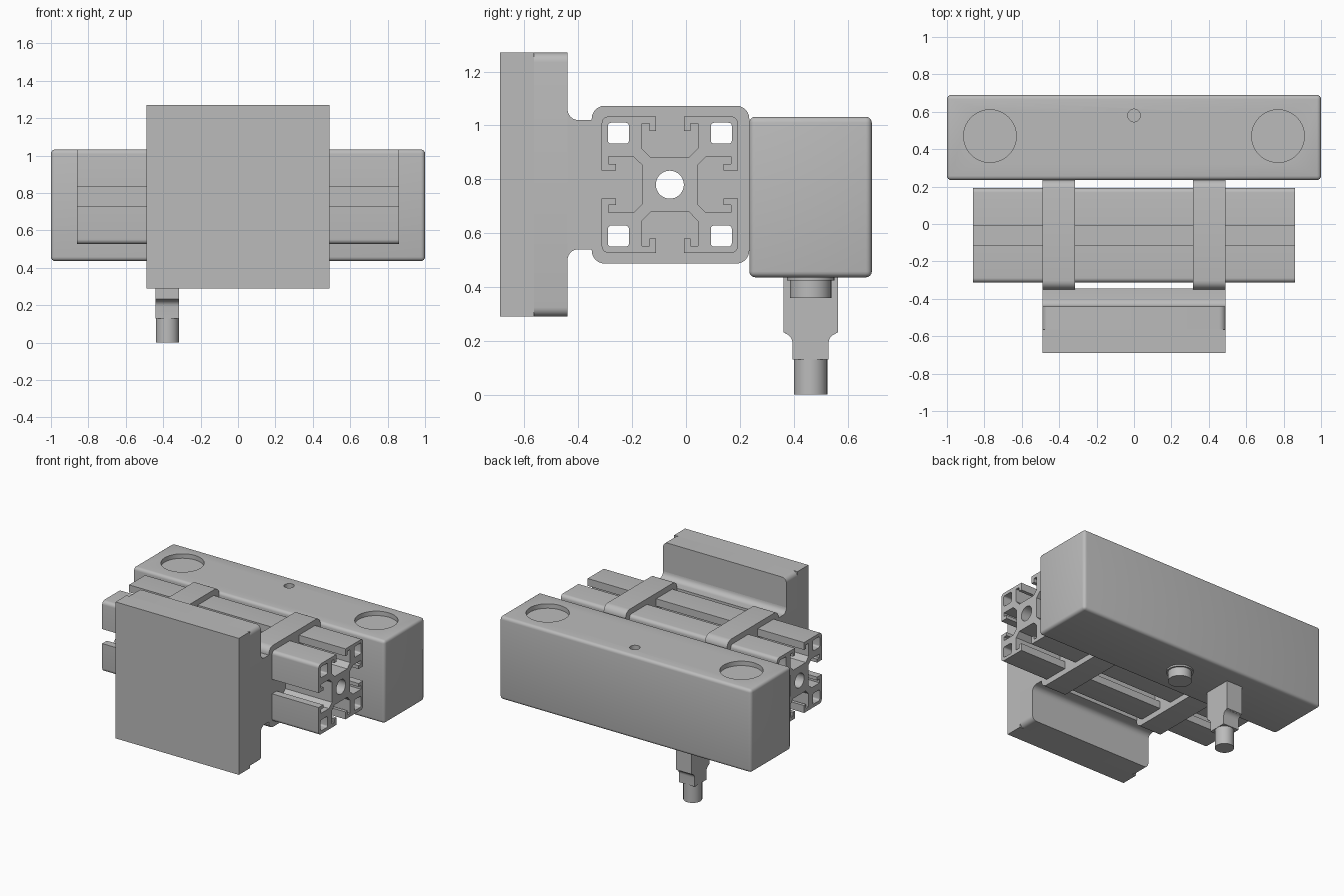
import bpy, bmesh, math
from mathutils import Matrix

if "Cube" in bpy.data.objects:
    bpy.data.objects.remove(bpy.data.objects["Cube"], do_unlink=True)

grey = bpy.data.materials.new("machined grey")
grey.use_nodes = True
grey.diffuse_color = (0.5, 0.5, 0.5, 1)
grey.node_tree.nodes["Principled BSDF"].inputs["Base Color"].default_value = (0.5, 0.5, 0.5, 1)

# Orientation: profiles drawn in (y, z) run along x; profiles drawn in (x, z) run along y
ALONG_X = Matrix(((0, 0, 1, 0), (1, 0, 0, 0), (0, 1, 0, 0), (0, 0, 0, 1)))
ALONG_Y = Matrix.Rotation(math.pi / 2, 4, 'X')


def finish(obj):
    obj.data.materials.clear()
    obj.data.materials.append(grey)
    bpy.ops.object.select_all(action='DESELECT')
    obj.select_set(True)
    bpy.context.view_layer.objects.active = obj
    bpy.ops.object.shade_smooth_by_angle(angle=math.radians(35))
    return obj


def from_bmesh(name, bm):
    mesh = bpy.data.meshes.new(name)
    bm.to_mesh(mesh)
    bm.free()
    obj = bpy.data.objects.new(name, mesh)
    bpy.context.collection.objects.link(obj)
    return obj


def arc(cx, cy, r, start, end, steps=6):
    angles = [math.radians(start + (end - start) * i / steps) for i in range(steps + 1)]
    return [(cx + r * math.cos(a), cy + r * math.sin(a)) for a in angles]


def rounded_rect(x0, x1, y0, y1, r):
    return (arc(x1 - r, y1 - r, r, 0, 90) + arc(x0 + r, y1 - r, r, 90, 180)
            + arc(x0 + r, y0 + r, r, 180, 270) + arc(x1 - r, y0 + r, r, 270, 360))


def extrude(name, loops, start, end, orient=ALONG_X):
    """Prism from an outline; further loops become through holes."""
    curve = bpy.data.curves.new(name, 'CURVE')
    curve.dimensions = '2D'
    curve.fill_mode = 'BOTH'
    curve.extrude = (end - start) / 2
    for loop in loops:
        spline = curve.splines.new('POLY')
        spline.points.add(len(loop) - 1)
        for p, (x, y) in zip(spline.points, loop):
            p.co = (x, y, 0, 1)
        spline.use_cyclic_u = True
    temp = bpy.data.objects.new(name + " outline", curve)
    bpy.context.collection.objects.link(temp)
    graph = bpy.context.evaluated_depsgraph_get()
    mesh = bpy.data.meshes.new_from_object(temp.evaluated_get(graph))
    bpy.data.objects.remove(temp, do_unlink=True)
    bm = bmesh.new()
    bm.from_mesh(mesh)
    bpy.data.meshes.remove(mesh)
    bmesh.ops.remove_doubles(bm, verts=bm.verts, dist=1e-5)
    mid = (start + end) / 2
    offset = (mid, 0, 0) if orient is ALONG_X else (0, mid, 0)
    bm.transform(Matrix.Translation(offset) @ orient)
    bmesh.ops.recalc_face_normals(bm, faces=bm.faces)
    return finish(from_bmesh(name, bm))


def cylinder(name, x, y, z0, z1, r):
    bm = bmesh.new()
    bmesh.ops.create_cone(bm, cap_ends=True, segments=40, radius1=r, radius2=r, depth=z1 - z0,
                          matrix=Matrix.Translation((x, y, (z0 + z1) / 2)))
    return finish(from_bmesh(name, bm))


# Slotted rail
CY, CZ = -0.06, 0.78
H = 0.253
half_slot = [(0.052, H), (0.052, 0.2), (0.076, 0.2), (0.076, 0.228),
             (0.104, 0.228), (0.104, 0.135), (0.072, 0.102)]
side = (arc(-H + 0.025, H - 0.025, 0.025, 180, 90)
        + [(-x, y) for x, y in half_slot] + half_slot[::-1])
outline = []
for k in range(4):
    c, s = round(math.cos(k * math.pi / 2)), round(math.sin(k * math.pi / 2))
    outline += [(CY + x * c + y * s, CZ - x * s + y * c) for x, y in side]


def rail_holes(grow):
    a, b = 0.152 - grow, 0.23 + grow
    holes = [arc(CY, CZ, 0.052 + grow, 0, 350, 35)]
    for ys in ((a, b), (-b, -a)):
        for zs in ((a, b), (-b, -a)):
            holes.append(rounded_rect(CY + ys[0], CY + ys[1], CZ + zs[0], CZ + zs[1], 0.012))
    return holes


extrude("slotted_rail", [outline] + rail_holes(0), -0.86, 0.86)

# Clamps that wrap the rail and fill its slots
for name, x0 in (("left_clamp", 0.315), ("right_clamp", -0.49)):
    extrude(name, [rounded_rect(-0.35, 0.235, 0.487, 1.073, 0.048)] + rail_holes(0.003), x0, x0 + 0.175)

# Front plate: sharp front half, rounded back half, filleted neck
extrude("front_plate", [[(-0.49, 0.29), (0.49, 0.29), (0.49, 1.27), (-0.49, 1.27)]], -0.69, -0.565, ALONG_Y)
extrude("front_plate_back", [rounded_rect(-0.49, 0.49, 0.29, 1.27, 0.035)], -0.565, -0.44, ALONG_Y)
upper = [(-0.46, 1.06)] + arc(-0.4, 1.06, 0.04, 180, 270) + [(-0.345, 1.02)]
lower = [(y, 2 * CZ - z) for y, z in reversed(upper)]
extrude("plate_neck", [upper + lower], -0.49, 0.49)

# Rear housing with rounded edges and shallow round recesses
bm = bmesh.new()
bmesh.ops.create_cube(bm, size=1, matrix=Matrix.Translation((0, 0.4625, 0.734))
                      @ Matrix.Diagonal((2, 0.455, 0.596, 1)))
bmesh.ops.bevel(bm, geom=bm.edges[:], offset=0.022, segments=4, profile=0.5, affect='EDGES')
housing = from_bmesh("rear_housing", bm)
cutters = [cylinder("recess_cutter", x, y, 1.0, 1.1, r)
           for x, y, r in ((-0.77, 0.47, 0.141), (0.77, 0.47, 0.141), (0, 0.58, 0.034))]
for cutter in cutters:
    mod = housing.modifiers.new("recess", 'BOOLEAN')
    mod.object = cutter
    mod.solver = 'EXACT'
graph = bpy.context.evaluated_depsgraph_get()
cut_mesh = bpy.data.meshes.new_from_object(housing.evaluated_get(graph))
housing.modifiers.clear()
housing.data = cut_mesh
for cutter in cutters:
    bpy.data.objects.remove(cutter, do_unlink=True)
finish(housing)

# Button under the housing
cylinder("button_flange", 0, 0.4625, 0.424, 0.45, 0.088)
cylinder("button", 0, 0.4625, 0.36, 0.45, 0.077)

# Cable connector: stepped body and round tip
half = [(0.101, 0.45), (0.101, 0.232), (0.093, 0.228)] + arc(0.103, 0.192, 0.036, 105, 180) + [(0.067, 0.13)]
body = [(0.4625 + y, z) for y, z in half] + [(0.4625 - y, z) for y, z in reversed(half)]
extrude("connector_body", [body], -0.44, -0.315)
cylinder("connector_tip", -0.3775, 0.4625, 0, 0.14, 0.062)
